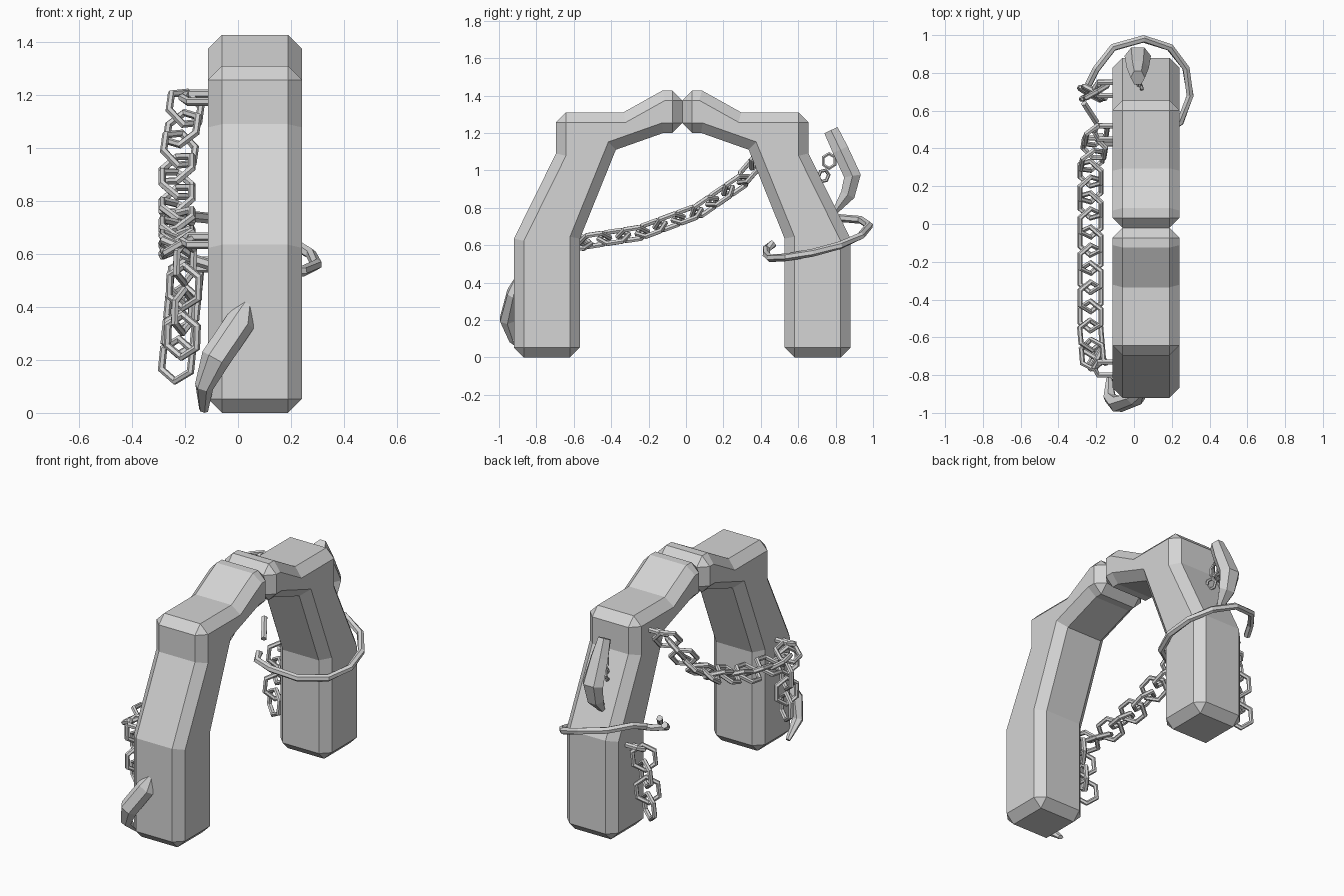
import bpy, bmesh, math
from mathutils import Vector, Matrix

cube = bpy.data.objects.get("Cube")
if cube:
    bpy.data.objects.remove(cube, do_unlink=True)

stone = bpy.data.materials.new("grey_stone")
stone.use_nodes = True
GREY = (0.66, 0.66, 0.66, 1)
stone.diffuse_color = GREY
stone.node_tree.nodes["Principled BSDF"].inputs["Base Color"].default_value = GREY


def add_object(name, bm):
    bmesh.ops.recalc_face_normals(bm, faces=bm.faces)
    mesh = bpy.data.meshes.new(name)
    bm.to_mesh(mesh)
    bm.free()
    mesh.materials.append(stone)
    obj = bpy.data.objects.new(name, mesh)
    bpy.context.collection.objects.link(obj)
    return obj


def add_tube(bm, path, sizes, side, sides=6, closed=False):
    """Sweep a faceted section along a path; sizes are (width, thickness)."""
    pts = [Vector(p) for p in path]
    n = len(pts)
    rings = []
    for i, p in enumerate(pts):
        before = pts[i - 1] if closed or i else p
        after = pts[(i + 1) % n] if closed or i < n - 1 else p
        tangent = (after - before).normalized()
        a = Vector(side)
        a = (a - tangent * a.dot(tangent)).normalized()
        b = tangent.cross(a)
        w, t = sizes[i] if isinstance(sizes, list) else sizes
        angles = [math.tau * k / sides for k in range(sides)]
        rings.append([bm.verts.new(p + a * w * math.cos(q) + b * t * math.sin(q)) for q in angles])
    for i in range(n if closed else n - 1):
        r, s = rings[i], rings[(i + 1) % n]
        for k in range(sides):
            m = (k + 1) % sides
            bm.faces.new((r[k], r[m], s[m], s[k]))
    if not closed:
        bm.faces.new(rings[0])
        bm.faces.new(rings[-1])


# Arch halves: side profile extruded across x, sharp edges chamfered
MIRROR_Y = -0.02
profile = [(-0.92, 0), (-0.92, 0.635), (-0.695, 1.09), (-0.695, 1.31), (-0.335, 1.31),
           (-0.125, 1.427), (-0.02, 1.427), (-0.02, 1.2), (-0.12, 1.2),
           (-0.375, 1.11), (-0.567, 0.635), (-0.567, 0)]
for name, flip in (("front_arch_half", False), ("back_arch_half", True)):
    bm = bmesh.new()
    verts = [bm.verts.new((-0.113, 2 * MIRROR_Y - y if flip else y, z)) for y, z in profile]
    face = bm.faces.new(verts)
    ext = bmesh.ops.extrude_face_region(bm, geom=[face])
    moved = [v for v in ext["geom"] if isinstance(v, bmesh.types.BMVert)]
    bmesh.ops.translate(bm, vec=(0.355, 0, 0), verts=moved)
    half = add_object(name, bm)
    bevel = half.modifiers.new("chamfer", "BEVEL")
    bevel.width = 0.053
    bevel.segments = 1
    bevel.limit_method = "ANGLE"
    bevel.angle_limit = math.radians(50)

# Curved claws stuck into the outer faces of the legs
bm = bmesh.new()
add_tube(bm, [(0.045, -0.9, 0.44), (0.01, -0.925, 0.345), (-0.085, -0.955, 0.205),
              (-0.128, -0.92, 0.1), (-0.13, -0.82, 0.01)],
         [(0.006, 0.006), (0.056, 0.035), (0.056, 0.045), (0.036, 0.03), (0.018, 0.012)], (1, 0, -0.6))
add_object("front_claw", bm)
bm = bmesh.new()
add_tube(bm, [(0.02, 0.775, 1.215), (0.02, 0.825, 1.11), (0.02, 0.89, 0.97),
              (0.02, 0.865, 0.87), (0.02, 0.79, 0.77)],
         [(0.038, 0.045), (0.058, 0.05), (0.07, 0.052), (0.055, 0.045), (0.015, 0.015)], (1, 0, 0))
add_object("back_claw", bm)

# Open, tilted hoop around the back leg
bm = bmesh.new()
add_tube(bm, [(-0.24, 0.74, 0.72), (-0.2, 0.82, 0.745), (-0.11, 0.935, 0.735), (0.05, 0.98, 0.705),
              (0.19, 0.935, 0.65), (0.275, 0.825, 0.6), (0.297, 0.68, 0.56), (0.245, 0.54, 0.535),
              (0.1, 0.45, 0.53), (-0.08, 0.43, 0.55), (-0.17, 0.43, 0.58), (-0.18, 0.47, 0.61)],
         (0.021, 0.021), (0, 0.2, 1))
add_object("leg_hoop", bm)

# Loose bar beside the hoop opening
bm = bmesh.new()
add_tube(bm, [(-0.265, 0.64, 0.74), (-0.2, 0.54, 0.66)], (0.018, 0.018), (0, 0, 1))
add_object("loose_bar", bm)


def add_link(bm, centre, along, normal, radius=0.073, wire=0.015):
    along = Vector(along).normalized()
    normal = Vector(normal)
    normal = (normal - along * normal.dot(along)).normalized()
    across = normal.cross(along)
    loop = []
    for k in range(6):
        q = math.tau * k / 6
        loop.append(Vector(centre) + radius * (along * math.cos(q) * 1.1 + across * math.sin(q)))
    add_tube(bm, loop, (wire, wire), normal, closed=True)


def add_chain(name, path, rolls, pitch=0.1):
    """Hang six-sided links evenly along a path, alternating two roll angles."""
    bm = bmesh.new()
    pts = [Vector(p) for p in path]
    lengths = [(b - a).length for a, b in zip(pts, pts[1:])]
    count = round(sum(lengths) / pitch)
    for i in range(count + 1):
        d = sum(lengths) * i / count
        k = 0
        while k < len(lengths) - 1 and d > lengths[k]:
            d -= lengths[k]
            k += 1
        along = (pts[k + 1] - pts[k]).normalized()
        turn = Matrix.Rotation(math.radians(rolls[i % 2]), 3, along)
        add_link(bm, pts[k].lerp(pts[k + 1], d / lengths[k]), along, turn @ Vector((1, 0, 0)))
    add_object(name, bm)


# Chains: one slung between the legs, one hanging from each leg
add_chain("slung_chain", [(-0.22, -0.69, 0.63), (-0.23, -0.57, 0.615), (-0.23, -0.25, 0.665),
                          (-0.23, 0.07, 0.785), (-0.23, 0.28, 0.93), (-0.2, 0.47, 1.15)], (62, 118))
add_chain("front_hanging_chain", [(-0.2, -0.71, 0.57), (-0.21, -0.69, 0.29)], (30, 120))
add_chain("back_hanging_chain", [(-0.2, 0.7, 0.5), (-0.23, 0.69, 0.2)], (60, 120))

# Staples fixing the chains to the legs
for name, y, z in (("front_staple", -0.73, 0.65), ("top_staple", 0.52, 1.19), ("back_staple", 0.75, 0.56)):
    bm = bmesh.new()
    add_tube(bm, [(-0.09, y, z + 0.015), (-0.19, y, z + 0.015), (-0.21, y - 0.03, z),
                  (-0.19, y - 0.07, z - 0.015), (-0.09, y - 0.07, z - 0.015)], (0.016, 0.016), (0, 0, 1))
    add_object(name, bm)

# Two small rings behind the back claw
bm = bmesh.new()
add_link(bm, (0.03, 0.765, 1.05), (0, 0, 1), (1, 0, 0), 0.036, 0.01)
add_link(bm, (0.03, 0.735, 0.97), (0, 0.4, 1), (1, 0.5, 0), 0.03, 0.01)
add_object("claw_rings", bm)
